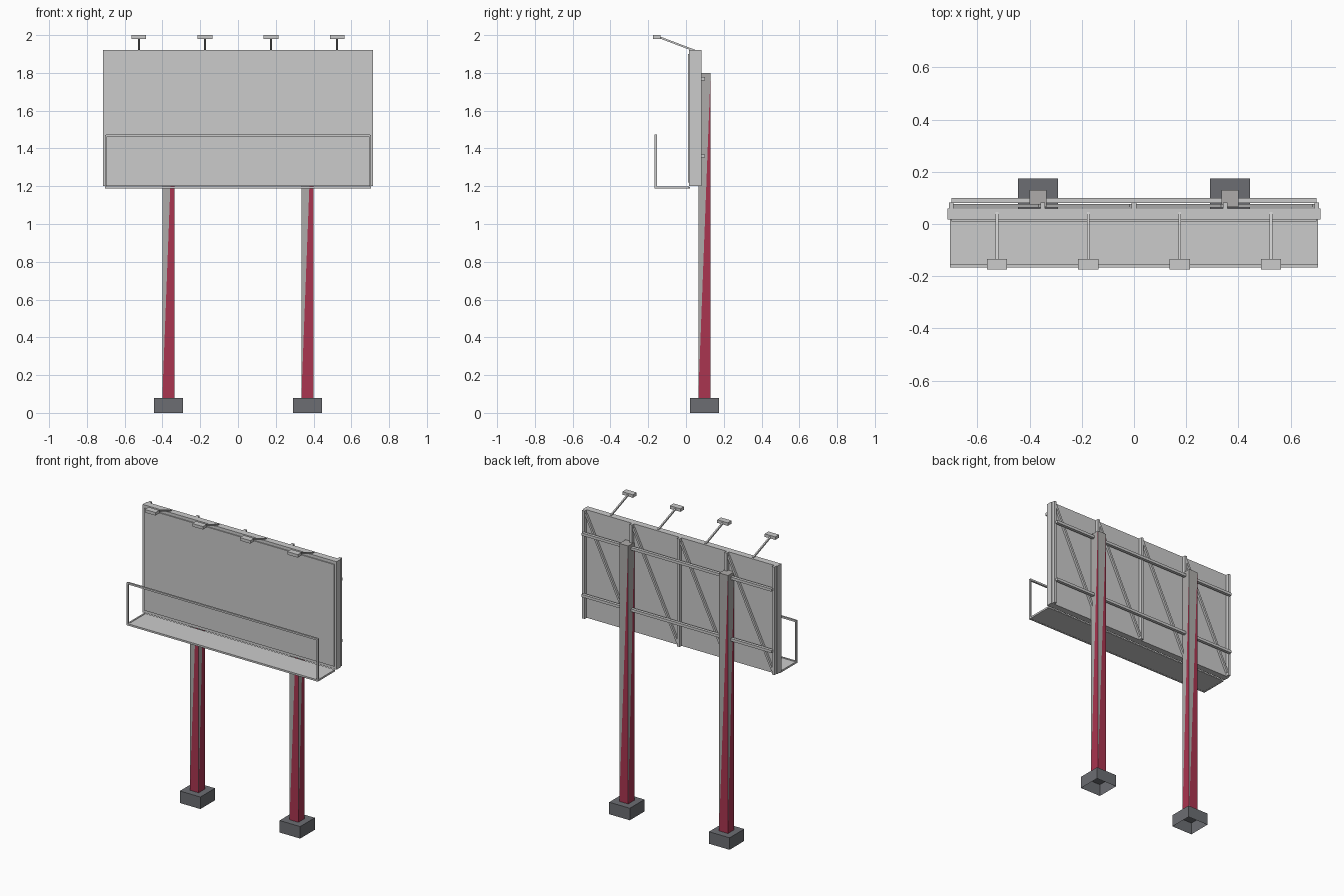
import bpy, bmesh
from mathutils import Vector

if "Cube" in bpy.data.objects:
    bpy.data.objects.remove(bpy.data.objects["Cube"])


def material(name, color):
    m = bpy.data.materials.new(name)
    m.diffuse_color = (*color, 1)
    m.use_nodes = True
    m.node_tree.nodes["Principled BSDF"].inputs["Base Color"].default_value = m.diffuse_color
    return m


RED = material("red_paint", (0.40, 0.035, 0.08))
DARK = material("dark_concrete", (0.15, 0.155, 0.17))
GREY = material("grey_metal", (0.42, 0.41, 0.40))


def finish(name, bm, mats=()):
    me = bpy.data.meshes.new(name)
    bm.to_mesh(me)
    bm.free()
    for m in mats:
        me.materials.append(m)
    ob = bpy.data.objects.new(name, me)
    bpy.context.collection.objects.link(ob)
    return ob


def add_box(bm, lo, hi):
    lo, hi = Vector(lo), Vector(hi)
    verts = bmesh.ops.create_cube(bm, size=1)["verts"]
    for v in verts:
        v.co = (lo + hi) / 2 + v.co * (hi - lo)
    return verts


def box(name, lo, hi, mats=()):
    bm = bmesh.new()
    add_box(bm, lo, hi)
    return finish(name, bm, mats)


def beam(name, a, b, w):
    # square bar running from a to b
    a, b = Vector(a), Vector(b)
    bm = bmesh.new()
    rot = (b - a).to_track_quat('Z', 'X')
    for v in bmesh.ops.create_cube(bm, size=1)["verts"]:
        c = Vector((v.co.x * w, v.co.y * w, v.co.z * (b - a).length))
        v.co = (a + b) / 2 + rot @ c
    return finish(name, bm)


def post(name, x):
    # square post, each side split diagonally into red and grey
    bm = bmesh.new()
    h, y = 0.0325, 0.0975
    ring = [(-h, -h), (h, -h), (h, h), (-h, h)]
    low, top = ([bm.verts.new((x + px, y + py, z)) for px, py in ring] for z in (0.08, 1.8))
    for i in range(4):
        j = (i + 1) % 4
        bm.faces.new((low[i], low[j], top[j])).material_index = 1
        bm.faces.new((low[i], top[j], top[i]))
    bm.faces.new(top)
    return finish(name, bm, (GREY, RED))


# Footings (open underneath) and posts
for side, x in (("left", -0.368), ("right", 0.368)):
    bm = bmesh.new()
    add_box(bm, (x - 0.076, 0.021, 0), (x + 0.076, 0.175, 0.08))
    bottom = [f for f in bm.faces if f.normal.z < -0.5 or f.calc_center_median().z < 0.01]
    bmesh.ops.delete(bm, geom=bottom, context='FACES_ONLY')
    finish(side + "_footing", bm, (DARK,))
    post(side + "_post", x)

# Sign board and its front panel
box("sign_board", (-0.715, 0.017, 1.2), (0.715, 0.06, 1.92))
box("front_panel", (-0.70, 0.010, 1.22), (0.70, 0.02, 1.90))

# Back framing: uprights, diagonals, horizontal beams
xs = [-0.70, -0.35, 0, 0.35, 0.70]
for i, x in enumerate(xs):
    box(f"back_upright_{i}", (x - 0.009, 0.058, 1.2), (x + 0.009, 0.082, 1.92))
for i in range(4):
    beam(f"back_diagonal_{i}", (xs[i] + 0.01, 0.070, 1.22), (xs[i + 1] - 0.01, 0.070, 1.90), 0.014)
for i, z in enumerate((1.36, 1.77)):
    box(f"back_beam_{i}", (-0.70, 0.080, z - 0.009), (0.70, 0.100, z + 0.009))

# Catwalk floor and guard rail
box("catwalk_floor", (-0.695, -0.158, 1.188), (0.695, 0.02, 1.196))
for i, x in enumerate((-0.70, 0.70)):
    box(f"rail_post_{i}", (x - 0.005, -0.166, 1.188), (x + 0.005, -0.154, 1.472))
    box(f"floor_edge_{i}", (x - 0.005, -0.166, 1.187), (x + 0.005, 0.017, 1.199))
for i, z in enumerate((1.193, 1.467)):
    box(f"rail_bar_{i}", (-0.70, -0.166, z - 0.006), (0.70, -0.154, z + 0.006))

# Floodlights on slanted arms
for i, x in enumerate((-0.525, -0.175, 0.175, 0.525)):
    beam(f"light_arm_{i}", (x, 0.045, 1.918), (x, -0.145, 1.99), 0.01)
    box(f"light_head_{i}", (x - 0.039, -0.175, 1.98), (x + 0.039, -0.135, 2.0))
